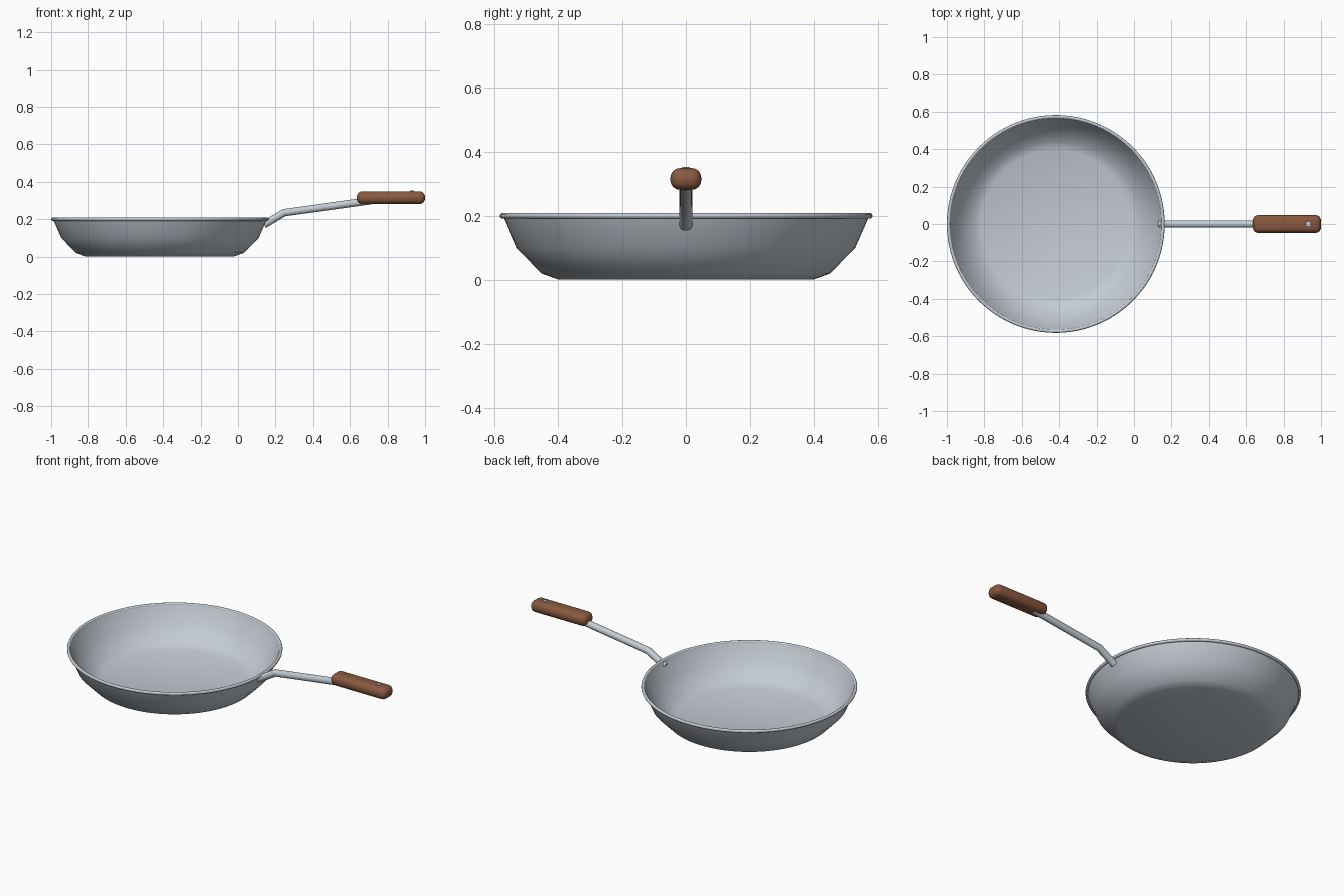
import bpy, bmesh, math
from mathutils import Vector

if "Cube" in bpy.data.objects:
    bpy.data.objects.remove(bpy.data.objects["Cube"], do_unlink=True)

PAN_X = -0.418
SIDES = 96


def material(name, rgb, metallic=0.0):
    mat = bpy.data.materials.new(name)
    mat.use_nodes = True
    mat.diffuse_color = (*rgb, 1)
    bsdf = mat.node_tree.nodes["Principled BSDF"]
    bsdf.inputs["Base Color"].default_value = (*rgb, 1)
    bsdf.inputs["Roughness"].default_value = 0.5
    return mat


steel = material("brushed steel", (0.55, 0.60, 0.65))
wood = material("brown wood", (0.25, 0.10, 0.05))


def smooth(obj, angle=35):
    bpy.ops.object.select_all(action="DESELECT")
    obj.select_set(True)
    bpy.context.view_layer.objects.active = obj
    bpy.ops.object.shade_smooth_by_angle(angle=math.radians(angle))


def mesh_object(name, bm, mat, location=(0, 0, 0)):
    bmesh.ops.recalc_face_normals(bm, faces=bm.faces)
    mesh = bpy.data.meshes.new(name)
    bm.to_mesh(mesh)
    bm.free()
    mesh.materials.append(mat)
    obj = bpy.data.objects.new(name, mesh)
    obj.location = location
    bpy.context.collection.objects.link(obj)
    return obj


def ring(bm, centre, u, v, radius, sides):
    steps = [math.tau * i / sides for i in range(sides)]
    return [bm.verts.new(centre + (u * math.cos(a) + v * math.sin(a)) * radius)
            for a in steps]


def bridge(bm, a, b):
    for i in range(len(a)):
        j = (i + 1) % len(a)
        bm.faces.new((a[i], a[j], b[j], b[i]))


def rounded_box(name, size, location, bevel, segments, mat):
    bm = bmesh.new()
    bmesh.ops.create_cube(bm, size=1)
    bmesh.ops.scale(bm, vec=size, verts=bm.verts)
    bmesh.ops.bevel(bm, geom=bm.edges[:], offset=bevel, segments=segments,
                    profile=0.5, affect="EDGES")
    obj = mesh_object(name, bm, mat, location)
    smooth(obj)
    return obj


# Pan bowl: outer wall up, inner wall down, thin sheet
profile = [(0.40, 0.002), (0.45, 0.02), (0.528, 0.10), (0.572, 0.20),
           (0.564, 0.20), (0.519, 0.104), (0.444, 0.028), (0.398, 0.01)]
X, Y, Z = Vector((1, 0, 0)), Vector((0, 1, 0)), Vector((0, 0, 1))
bm = bmesh.new()
rings = [ring(bm, Z * z, X, Y, r, SIDES) for r, z in profile]
for lower, upper in zip(rings, rings[1:]):
    bridge(bm, lower, upper)
bm.faces.new(rings[0])
bm.faces.new(rings[-1])
smooth(mesh_object("pan_bowl", bm, steel, (PAN_X, 0, 0)))

# Rolled rim
bpy.ops.mesh.primitive_torus_add(location=(PAN_X, 0, 0.20), major_radius=0.573,
                                 minor_radius=0.009, major_segments=SIDES,
                                 minor_segments=10)
rim = bpy.context.object
rim.name = "rolled_rim"
rim.data.materials.append(steel)
smooth(rim, 60)

# Bent handle rod with a mitred corner
path = [Vector(p) for p in ((0.138, 0, 0.171), (0.246, 0, 0.235), (0.71, 0, 0.299))]
first, second = [(b - a).normalized() for a, b in zip(path, path[1:])]
bend = (first + second).normalized()
bm = bmesh.new()
rings = [ring(bm, p, Y, d.cross(Y), 0.02, 24)
         for p, d in zip(path, (first, bend, second))]
bridge(bm, rings[0], rings[1])
bridge(bm, rings[1], rings[2])
bm.faces.new(rings[0])
bm.faces.new(rings[-1])
smooth(mesh_object("handle_rod", bm, steel))

# Wooden grip and its small steel pin
rounded_box("wooden_grip", (0.364, 0.096, 0.068), (0.818, 0, 0.315), 0.03, 4, wood)
rounded_box("grip_pin", (0.024, 0.024, 0.03), (0.93, 0, 0.338), 0.002, 1, steel)
